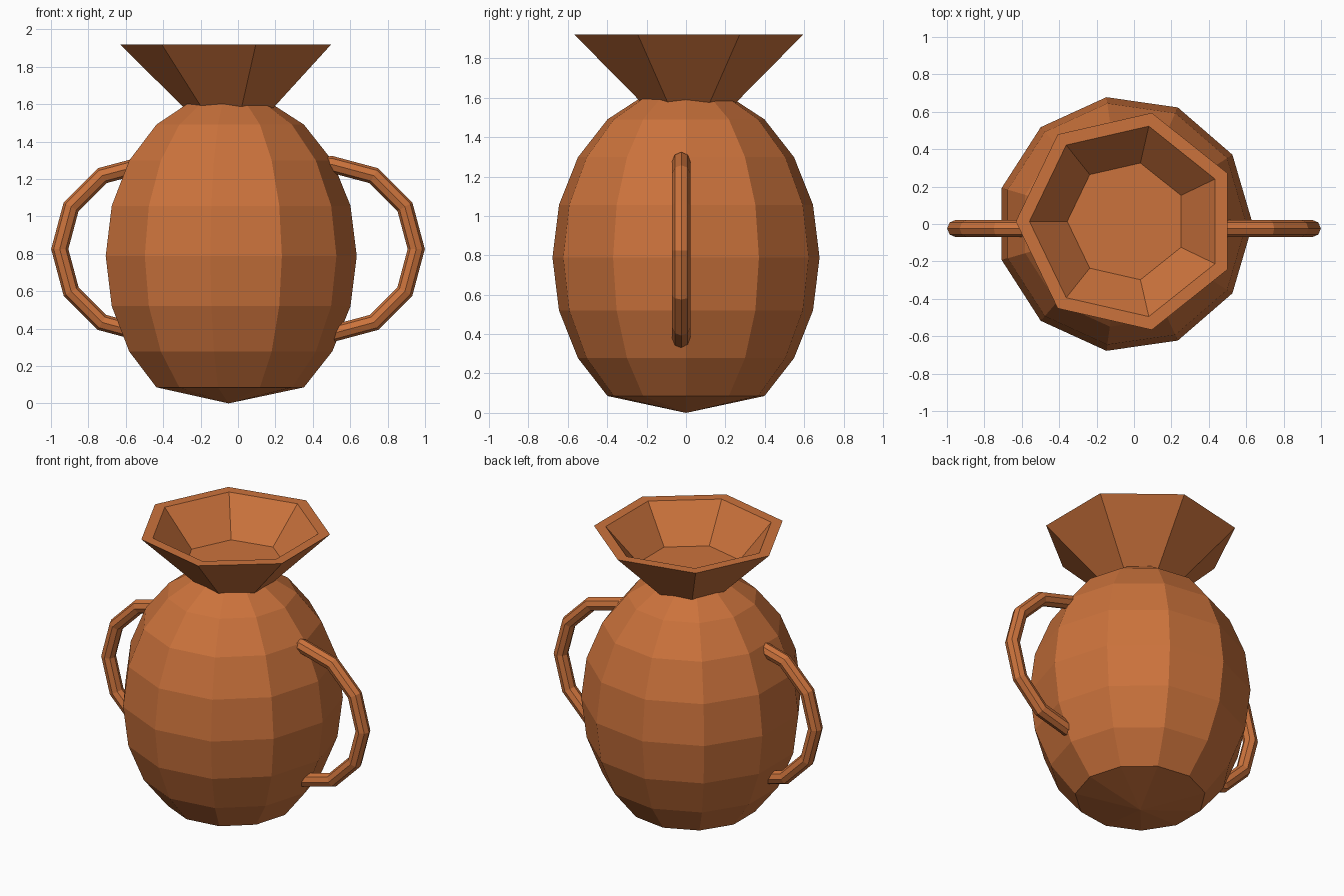
import bpy, bmesh, math

if "Cube" in bpy.data.objects:
    bpy.data.objects.remove(bpy.data.objects["Cube"])

# single clay colour
clay = bpy.data.materials.new("terracotta")
clay.diffuse_color = (0.60, 0.17, 0.045, 1)
clay.use_nodes = True
clay.node_tree.nodes["Principled BSDF"].inputs["Base Color"].default_value = clay.diffuse_color


def finish(name, bm):
    bmesh.ops.recalc_face_normals(bm, faces=bm.faces)
    me = bpy.data.meshes.new(name)
    bm.to_mesh(me)
    bm.free()
    me.materials.append(clay)
    ob = bpy.data.objects.new(name, me)
    bpy.context.collection.objects.link(ob)
    return ob


def lathe(name, profile, sides, centre, start=0.0):
    """Spin (radius, z) points; zero radius makes a pole, other ends are capped."""
    bm = bmesh.new()
    cx, cy = centre
    rings = []
    for r, z in profile:
        n = sides if r > 0 else 1
        rings.append([bm.verts.new((cx + r * math.cos(start + math.tau * i / sides),
                                    cy + r * math.sin(start + math.tau * i / sides), z))
                      for i in range(n)])
    for a, b in zip(rings, rings[1:]):
        for i in range(sides):
            j = (i + 1) % sides
            if len(a) == 1:
                bm.faces.new((a[0], b[j], b[i]))
            elif len(b) == 1:
                bm.faces.new((a[i], a[j], b[0]))
            else:
                bm.faces.new((a[i], a[j], b[j], b[i]))
    for ring in (rings[0], rings[-1]):
        if len(ring) > 1:
            bm.faces.new(ring)
    return finish(name, bm)


def handle(name, side):
    """Faceted ring arc whose ends sink into the body."""
    bm = bmesh.new()
    rings = []
    for k in range(-4, 5):
        a = math.radians(30 * k)
        ring = []
        for i in range(8):
            t = math.tau * i / 8
            d = 0.453 + 0.046 * math.cos(t)
            ring.append(bm.verts.new((side * (0.50 + d * math.cos(a)),
                                      -0.024 + 0.046 * math.sin(t),
                                      0.825 + d * math.sin(a))))
        rings.append(ring)
    for a, b in zip(rings, rings[1:]):
        for i in range(8):
            j = (i + 1) % 8
            bm.faces.new((a[i], a[j], b[j], b[i]))
    bm.faces.new(rings[0])
    bm.faces.new(rings[-1])
    finish(name, bm)


# egg-shaped body: stretched sphere with a shallow cone base
body = [(0, 0.0)]
for lat in range(-54, 73, 18):
    a = math.radians(lat)
    body.append((0.685 * math.cos(a), 0.788 + 0.868 * math.sin(a)))
body.append((0, 1.655))
lathe("body", body, 11, (-0.05, 0))

# flared seven-sided spout with a recessed floor
lathe("flared_neck",
      [(0.20, 1.53), (0.595, 1.92), (0.522, 1.92), (0.32, 1.69)],
      7, (-0.037, 0.014), math.pi)

# pair of handles
handle("right_handle", 1)
handle("left_handle", -1)
